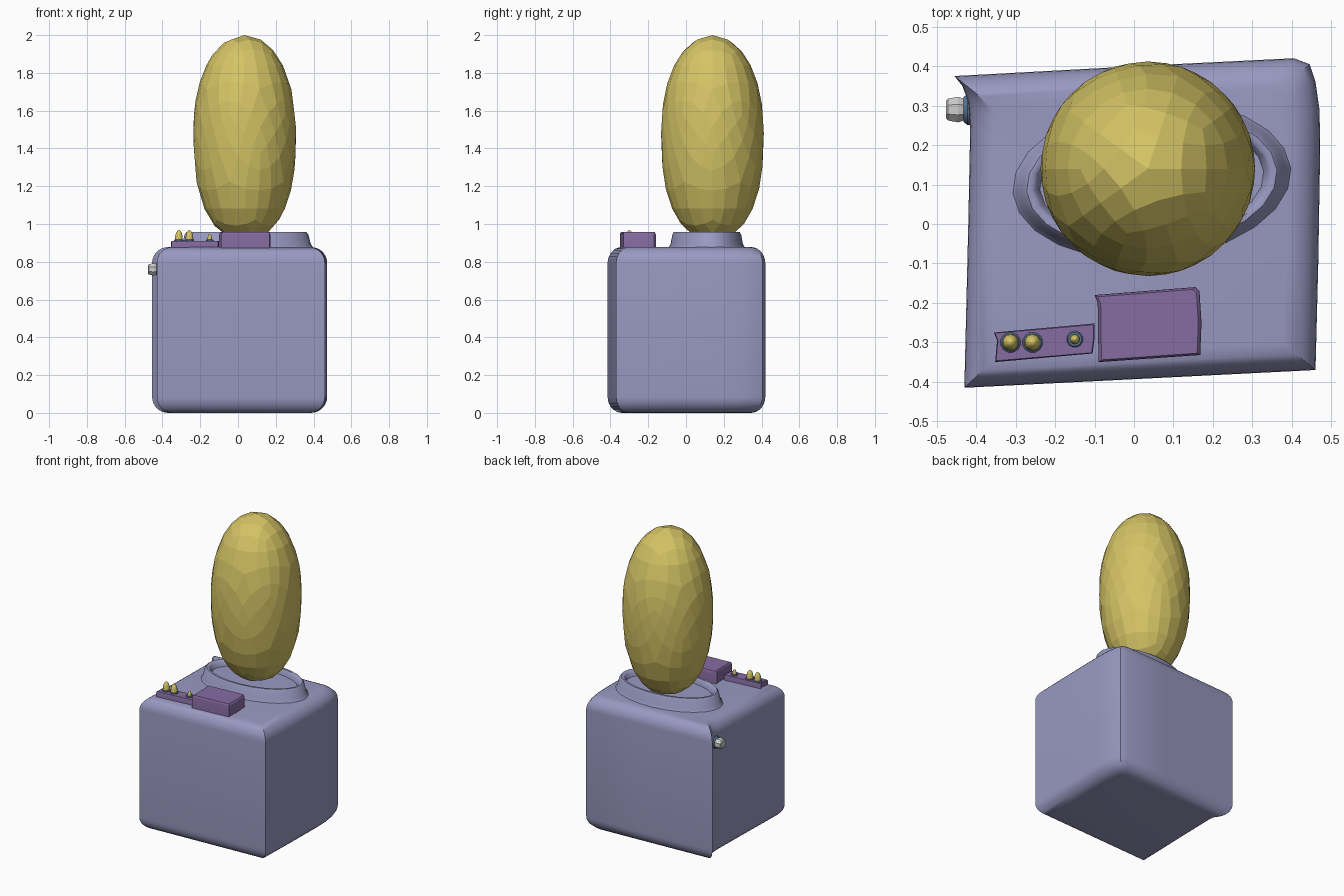
import bpy, bmesh
from math import sin, cos, pi, radians
from mathutils import Vector, Matrix

if "Cube" in bpy.data.objects:
    bpy.data.objects.remove(bpy.data.objects["Cube"])


def material(name, rgb):
    m = bpy.data.materials.new(name)
    m.diffuse_color = (*rgb, 1)
    m.use_nodes = True
    m.node_tree.nodes["Principled BSDF"].inputs["Base Color"].default_value = m.diffuse_color
    return m


LILAC = material("lilac", (0.32, 0.32, 0.54))
YELLOW = material("yellow", (0.66, 0.55, 0.13))
PURPLE = material("purple", (0.24, 0.15, 0.36))
BLUE = material("blue", (0.10, 0.18, 0.30))


def finish(ob, mat, angle=None):
    if mat:
        ob.data.materials.append(mat)
    bpy.ops.object.select_all(action='DESELECT')
    ob.select_set(True)
    bpy.context.view_layer.objects.active = ob
    if angle is None:
        bpy.ops.object.shade_flat()
    else:
        bpy.ops.object.shade_smooth_by_angle(angle=radians(angle))
    return ob


def loft(name, outline, levels, mat, angle=None, matrix=None):
    """Stack scaled copies of a plan outline; levels are (z, scale)."""
    xs, ys = [p[0] for p in outline], [p[1] for p in outline]
    c = Vector(((min(xs) + max(xs)) / 2, (min(ys) + max(ys)) / 2))
    bm = bmesh.new()
    rings = []
    for z, s in levels:
        sx, sy = s if isinstance(s, tuple) else (s, s)
        rings.append([bm.verts.new((c.x + (x - c.x) * sx, c.y + (y - c.y) * sy, z))
                      for x, y in outline])
    n = len(outline)
    for a, b in zip(rings, rings[1:]):
        for i in range(n):
            j = (i + 1) % n
            bm.faces.new((a[i], a[j], b[j], b[i]))
    bm.faces.new(rings[0][::-1])
    bm.faces.new(rings[-1])
    bmesh.ops.recalc_face_normals(bm, faces=bm.faces)
    if matrix:
        bm.transform(matrix)
    me = bpy.data.meshes.new(name)
    bm.to_mesh(me)
    bm.free()
    ob = bpy.data.objects.new(name, me)
    bpy.context.collection.objects.link(ob)
    return finish(ob, mat, angle)


def circle(x, y, r, n):
    return [(x + r * cos(2 * pi * (i + .5) / n), y + r * sin(2 * pi * (i + .5) / n))
            for i in range(n)]


# Body: skewed rounded block with a flared rear left corner
plan = [(-.43, -.415), (.46, -.37), (.467, -.1), (.472, .2), (.47, .29), (.46, .36),
        (.445, .405), (.405, .42), (.1, .405), (-.455, .375), (-.435, .35),
        (-.42, .31), (-.415, .25), (-.42, 0)]
r, k = .085, .46
curve = [(r * (1 - cos(a)), 1 - r / k * (1 - sin(a))) for a in [pi / 2 * i / 7 for i in range(8)]]
body_levels = [(z, s) for z, s in curve] + [(.878 - z, s) for z, s in curve[::-1]]
loft("body", plan, body_levels, LILAC, 35)

# Oval collar with a recessed floor
oval = []
for i in range(24):
    a = 2 * pi * i / 24
    x, y, t = .335 * cos(a), .185 * sin(a), radians(5)
    oval.append((.045 + x * cos(t) - y * sin(t), .11 + x * sin(t) + y * cos(t)))
loft("collar", oval, [(.865, (1.08, 1.12)), (.88, (1.05, 1.07)), (.895, (1.02, 1.03)),
                      (.945, (.98, .98)), (.957, (.95, .94)), (.957, (.91, .87)),
                      (.947, (.88, .83)), (.92, (.85, .8))], LILAC, 50)

# Tall faceted bulb: subdivided icosahedron reshaped to a profile
bpy.ops.mesh.primitive_ico_sphere_add(subdivisions=1, radius=1)
bulb = bpy.context.object
bulb.name = "bulb"
sub = bulb.modifiers.new("facets", 'SUBSURF')
sub.levels = 2
bpy.ops.object.modifier_apply(modifier=sub.name)
for v in bulb.data.vertices:
    d = v.co.normalized()
    flat = Vector((d.x, d.y))
    h = max(d.z, -.93)
    z = 1.48 + (.52 * h if h > 0 else .575 * h)
    if h < 0:
        radius = .272 * max(1 - abs(h) ** 2.6, 0) ** .5
    else:
        radius = .272 * (1 - h ** 2.2) ** .5
    if flat.length > 1e-4:
        if d.z < -.93:
            radius = .13 * flat.length / .37
        flat = flat.normalized() * radius
    v.co = (.035 + flat.x, .14 + flat.y, z)
finish(bulb, YELLOW)

# Purple block and low button panel on the front of the top
block = [(-.09, -.35), (.168, -.332), (.171, -.25), (.166, -.17), (.155, -.16),
         (-.1, -.18), (-.092, -.2)]
loft("control_block", block, [(.865, 1), (.943, 1), (.952, .98), (.957, .94)], PURPLE, 35)
panel = [(-.352, -.35), (-.105, -.328), (-.1, -.29), (-.1, -.252), (-.355, -.275), (-.347, -.295)]
loft("button_panel", panel, [(.865, 1), (.903, 1), (.911, (.98, .93))], PURPLE, 35)

# Domed buttons, each on a blue washer
for i, (x, y, rad, top) in enumerate([(-.313, -.3, .022, .967), (-.257, -.3, .022, .967),
                                      (-.15, -.292, .013, .946)]):
    loft(f"button_washer_{i + 1}", circle(x, y, max(rad + .004, .021), 12),
         [(.9, 1), (.915, 1), (.918, .85)], BLUE, 35)
    h = top - .912
    loft(f"button_{i + 1}", circle(x, y, rad, 10),
         [(.91, 1), (.912 + h * .45, .92), (.912 + h * .75, .7),
          (.912 + h * .93, .4), (top, .12)], YELLOW, 50)

# Side knob pointing left with its base plate
side = Matrix.Translation((-.41, .29, .76)) @ Matrix.Rotation(-pi / 2, 4, 'Y')
loft("knob_base", circle(0, 0, .04, 16), [(-.02, 1), (.012, 1), (.022, .8)], BLUE, 35, side)
loft("knob", circle(0, 0, .035, 8), [(.0, .8), (.02, .85), (.036, 1), (.061, .86), (.066, .7)],
     None, None, side)
